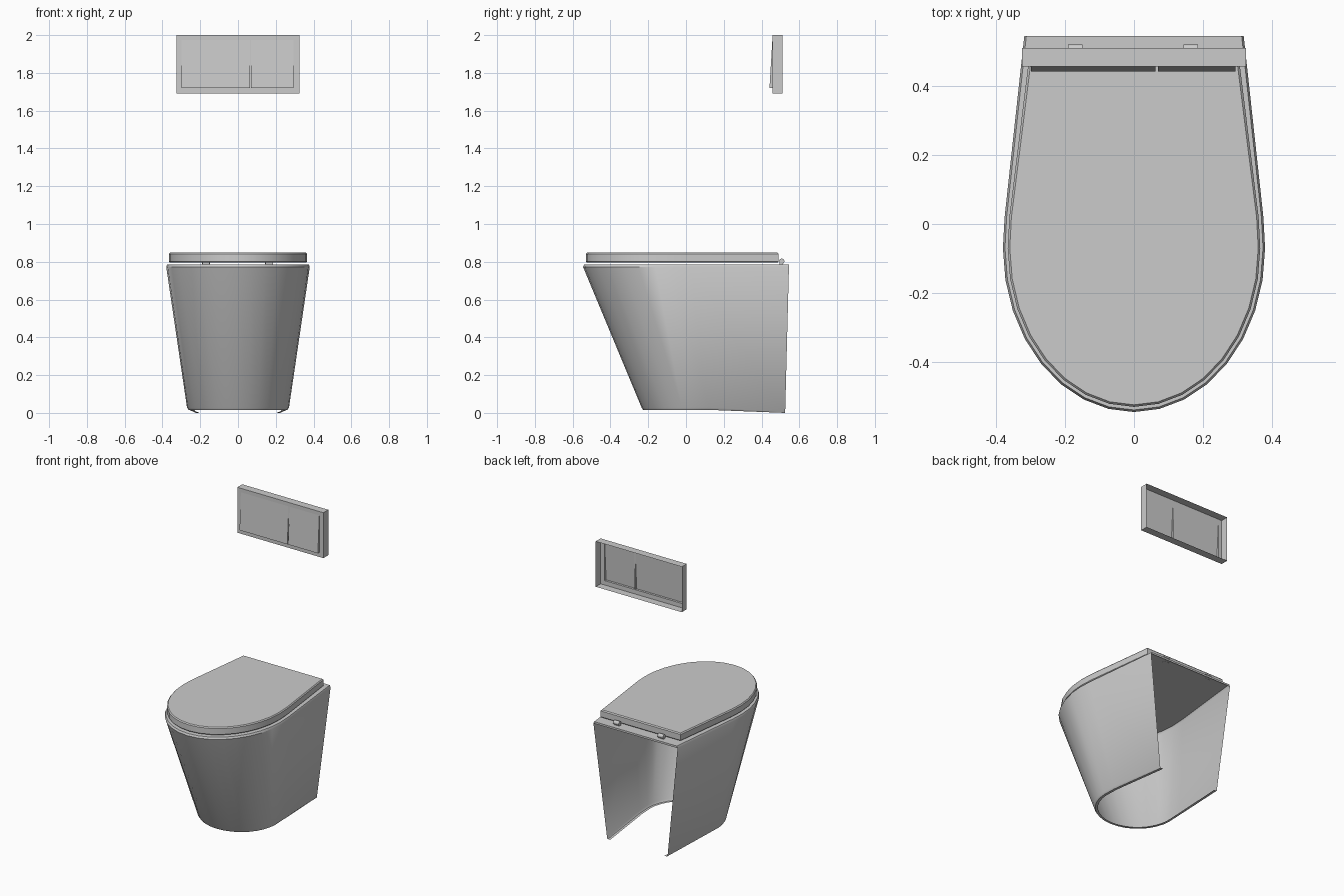
import bpy, bmesh, math

if "Cube" in bpy.data.objects:
    bpy.data.objects.remove(bpy.data.objects["Cube"])


def finish(bm, name, angle=35):
    bmesh.ops.remove_doubles(bm, verts=bm.verts, dist=1e-5)
    bmesh.ops.recalc_face_normals(bm, faces=bm.faces)
    me = bpy.data.meshes.new(name)
    bm.to_mesh(me)
    bm.free()
    ob = bpy.data.objects.new(name, me)
    bpy.context.collection.objects.link(ob)
    bpy.ops.object.select_all(action='DESELECT')
    ob.select_set(True)
    bpy.context.view_layer.objects.active = ob
    bpy.ops.object.shade_smooth_by_angle(angle=math.radians(angle))
    return ob


def outline(a, b, cy, back_x, back_y, n=8):
    """D-shaped plan: straight tapering sides and a half-ellipse front."""
    pts = [(back_x, back_y), (a * 0.987, cy + 0.09)]
    for i in range(2 * n + 1):
        t = math.pi * i / (2 * n)
        pts.append((a * math.cos(t), cy - b * math.sin(t)))
    return pts + [(-a * 0.987, cy + 0.09), (-back_x, back_y)]


def ring(bm, pts, z):
    return [bm.verts.new((x, y, z(y) if callable(z) else z)) for x, y in pts]


def loft(bm, r0, r1, closed):
    n = len(r0)
    for i in range(n if closed else n - 1):
        j = (i + 1) % n
        bm.faces.new((r0[i], r0[j], r1[j], r1[i]))


def floor_z(offset):
    # bottom edge drops gently towards the back
    return lambda y: offset * (1 if y < 0.15 else 0.3) + 0.016 * min(1, (0.525 - y) / 0.375)


# Pan: tapered shell, open at back and bottom, with a turned-in foot lip
bm = bmesh.new()
lip = ring(bm, outline(0.245, 0.24, 0.03, 0.205, 0.525), floor_z(0))
foot = ring(bm, outline(0.262, 0.257, 0.03, 0.222, 0.525), floor_z(0))
base = ring(bm, outline(0.27, 0.265, 0.03, 0.228, 0.525), floor_z(0.012))
rim0 = ring(bm, outline(0.38, 0.475, -0.07, 0.318, 0.545), 0.773)
rim1 = ring(bm, outline(0.374, 0.469, -0.07, 0.312, 0.545), 0.786)
for r0, r1 in ((lip, foot), (foot, base), (base, rim0)):
    loft(bm, r0, r1, False)
loft(bm, rim0, rim1, True)
bm.faces.new(rim1)
finish(bm, "pan")

# Lid: closed slab with softened edges
bm = bmesh.new()
levels = [(0.006, 0.795), (0, 0.801), (0, 0.841), (0.006, 0.848)]
rings = [ring(bm, outline(0.366 - d, 0.46 - d, -0.07, 0.303 - d, 0.49 - d), z)
         for d, z in levels]
for r0, r1 in zip(rings, rings[1:]):
    loft(bm, r0, r1, True)
bm.faces.new(rings[0])
bm.faces.new(rings[-1])
finish(bm, "lid")

# Hinges: short barrels on small posts
for side, x in (("left", -0.17), ("right", 0.165)):
    bpy.ops.mesh.primitive_cylinder_add(vertices=12, radius=0.014, depth=0.042,
                                        location=(x, 0.507, 0.803),
                                        rotation=(0, math.pi / 2, 0))
    bpy.context.object.name = "hinge_barrel_" + side
    bpy.ops.object.shade_smooth_by_angle(angle=math.radians(35))
    bpy.ops.mesh.primitive_cube_add(size=1, location=(x, 0.503, 0.792))
    bpy.context.object.name = "hinge_post_" + side
    bpy.context.object.scale = (0.038, 0.016, 0.014)

# Flush plate: open-backed frame with two button openings
Y0, Y1 = 0.457, 0.51
xs = [-0.325, -0.298, 0.063, 0.069, 0.294, 0.325]
zs = [1.69, 1.72, 1.973, 2.0]
bm = bmesh.new()


def quad(bm, *pts):
    bm.faces.new([bm.verts.new(p) for p in pts])


for i in range(5):
    for k in range(3):
        if k == 1 and i in (1, 3):
            continue
        quad(bm, (xs[i], Y0, zs[k]), (xs[i + 1], Y0, zs[k]),
             (xs[i + 1], Y0, zs[k + 1]), (xs[i], Y0, zs[k + 1]))
for i in range(5):
    for z in (zs[0], zs[-1]):
        quad(bm, (xs[i], Y0, z), (xs[i + 1], Y0, z), (xs[i + 1], Y1, z), (xs[i], Y1, z))
for k in range(3):
    for x in (xs[0], xs[-1]):
        quad(bm, (x, Y0, zs[k]), (x, Y0, zs[k + 1]), (x, Y1, zs[k + 1]), (x, Y1, zs[k]))
finish(bm, "flush_plate")

# Flush buttons: hollow wedges, proud at the bottom edge
for name, x0, x1 in (("large", xs[1], xs[2]), ("small", xs[3], xs[4])):
    bm = bmesh.new()
    z0, z1, yf = zs[1], zs[2], 0.442
    quad(bm, (x0, yf, z0), (x1, yf, z0), (x1, Y0, z1), (x0, Y0, z1))
    quad(bm, (x0, Y0, z0), (x1, Y0, z0), (x1, yf, z0), (x0, yf, z0))
    for x in (x0, x1):
        quad(bm, (x, yf, z0), (x, Y0, z0), (x, Y0, z1))
    finish(bm, "flush_button_" + name)
